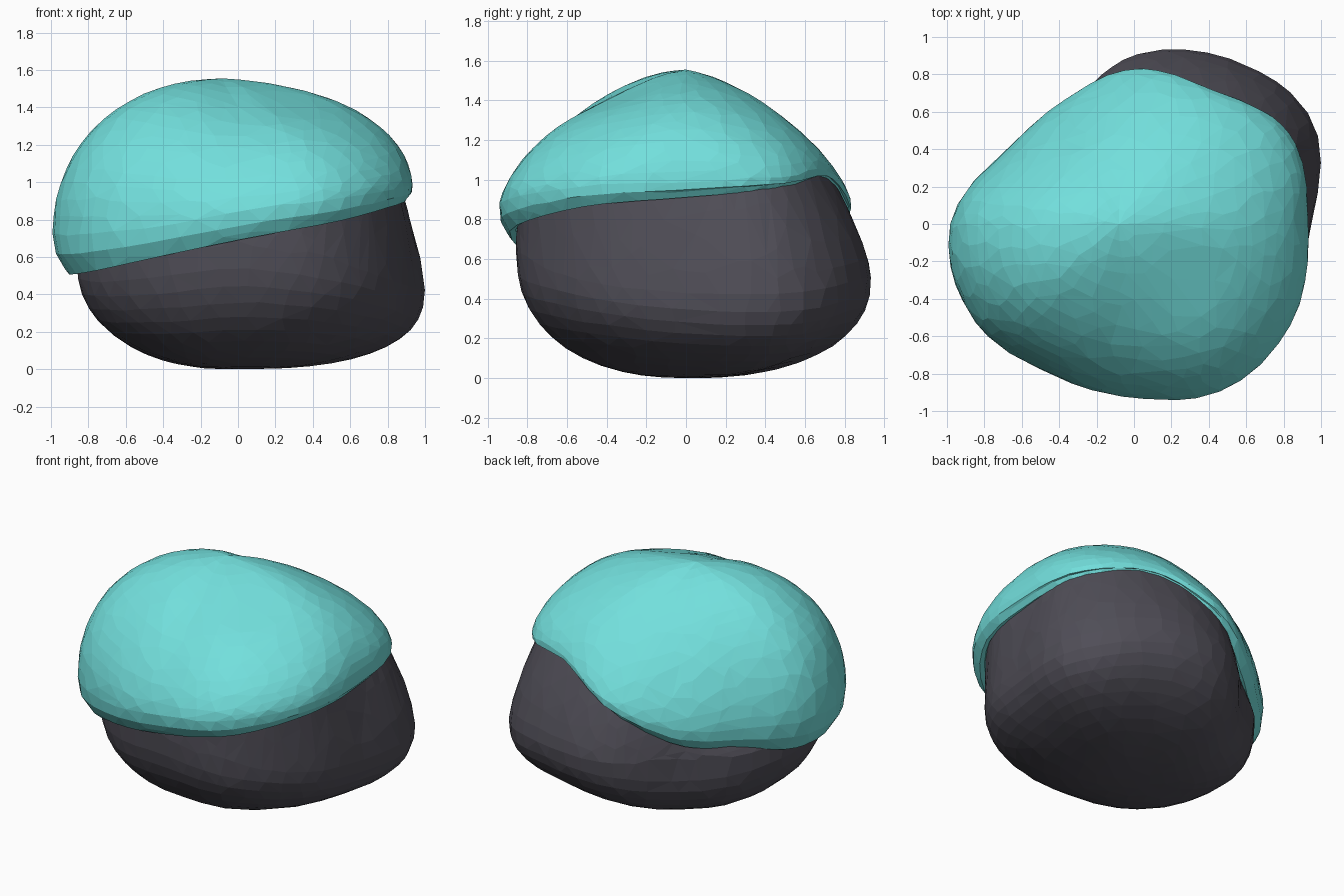
import bpy, bmesh, math, random

cube = bpy.data.objects.get("Cube")
if cube:
    bpy.data.objects.remove(cube, do_unlink=True)

random.seed(4)
SEGMENTS = 96
APEX = 1.555
APEX_X = -.08

# Outline controls, one value every thirty degrees counter-clockwise from +x
cap_radius = [.93, .96, .83, .83, .76, .79, .98, 1, .92, .93, 1.01, .99]
rim_height = [.91, .95, .99, .8, .61, .56, .51, .52, .6, .69, .78, .87]
rim_tuck = [.08, .06, .05, .07, .12, .16, .22, .2, .16, .15, .13, .1]
cap_power = [1.95, 1.6, 1.4, 1.3, 1.5, 1.8, 2.05, 2.15, 1.85, 1.55, 1.6, 1.7]
body_radius = [.95, 1.1, 1.02, .9, .71, .76, .86, .86, .84, .85, .92, .93]
body_waist = [.43, .43, .5, .5, .5, .52, .57, .56, .6, .66, .58, .48]
body_power = [2.4, 2.5, 2.2, 2.4, 3, 2.7, 2.2, 2.2, 2.3, 2.3, 2.2, 2.2]


def around(table, angle):
    """Smooth periodic interpolation of a control table."""
    pos = angle / math.tau * len(table)
    i = int(pos)
    t = pos - i
    a, b, c, d = (table[(i + k) % len(table)] for k in (-1, 0, 1, 2))
    return b + t * (c - a + t * (2 * a - 5 * b + 4 * c - d + t * (3 * (b - c) + d - a))) / 2


def material(name, color):
    mat = bpy.data.materials.new(name)
    mat.use_nodes = True
    mat.diffuse_color = color
    bsdf = mat.node_tree.nodes["Principled BSDF"]
    bsdf.inputs["Base Color"].default_value = color
    bsdf.inputs["Roughness"].default_value = .7
    return mat


def loft(name, profile, start, end, mat, ratio):
    """Join the profile swept round the z axis; start and end are optional poles."""
    bm = bmesh.new()
    columns = []
    for i in range(SEGMENTS):
        angle = math.tau * i / SEGMENTS
        column = []
        for r, z, shift in profile(angle):
            r += random.uniform(-.002, .002)
            column.append(bm.verts.new((r * math.cos(angle) + shift, r * math.sin(angle), z)))
        columns.append(column)
    poles = [bm.verts.new(p) if p else None for p in (start, end)]
    for i, left in enumerate(columns):
        right = columns[(i + 1) % SEGMENTS]
        for j in range(len(left) - 1):
            bm.faces.new((left[j], right[j], right[j + 1], left[j + 1]))
        if poles[0]:
            bm.faces.new((poles[0], right[0], left[0]))
        if poles[1]:
            bm.faces.new((left[-1], right[-1], poles[1]))
    bmesh.ops.recalc_face_normals(bm, faces=bm.faces)
    mesh = bpy.data.meshes.new(name)
    bm.to_mesh(mesh)
    bm.free()
    mesh.materials.append(mat)
    obj = bpy.data.objects.new(name, mesh)
    bpy.context.collection.objects.link(obj)
    # Break the regular grid into irregular stone facets
    facets = obj.modifiers.new("facets", "DECIMATE")
    facets.ratio = ratio
    return obj


def lip_radius(angle):
    """Radius of the cap's lower edge, tucked in below its widest line."""
    return around(cap_radius, angle) - 1.2 * around(rim_tuck, angle) ** 2


def cap_profile(angle):
    radius, rim = around(cap_radius, angle), around(rim_height, angle)
    tuck, power = around(rim_tuck, angle), around(cap_power, angle)
    widest, lip = rim + tuck, lip_radius(angle)
    points = []
    # Dome from the apex down to the widest line, with a shallow hollow in front
    for k in range(1, 17):
        s = math.sin(math.pi / 2 * k / 16)
        z = widest + (APEX - widest) * max(0, 1 - s ** power) ** (1 / power)
        r, shift = radius * s, APEX_X * (1 - s)
        gap = math.hypot(r * math.cos(angle) + shift - .22, r * math.sin(angle) + .35)
        points.append((r, z - .04 * math.exp(-gap * gap / .08), shift))
    # Rolled lip and hidden inner wall
    points.append((radius * .7 + lip * .3, widest - tuck * .5, 0))
    points.append((lip - .008, rim + .03, 0))
    points.append((lip - .03, rim, 0))
    points.append((lip - .06, rim + .01, 0))
    points.append((lip - .09, rim + .08, 0))
    return points


def body_profile(angle):
    radius, waist = around(body_radius, angle), around(body_waist, angle)
    neck = lip_radius(angle) - .07
    top = around(rim_height, angle) + .12
    power = around(body_power, angle)
    points = []
    # Rounded underside
    for k in range(1, 13):
        s = math.sin(math.pi / 2 * k / 12)
        points.append((radius * s, waist * (1 - max(0, 1 - s ** power) ** (1 / power)), 0))
    # Sides rising under the cap
    for k in range(1, 8):
        t = k / 7
        points.append((radius + (neck - radius) * t ** 1.4, waist + (top - waist) * t, 0))
    # Hidden shoulder
    points.append((neck * .6, top * .6 + .44, 0))
    return points


teal = material("teal", (.17, .74, .72, 1))
charcoal = material("charcoal", (.08, .076, .096, 1))

loft("stone_body", body_profile, (0, 0, 0), (0, 0, 1.12), charcoal, .28)
loft("stone_cap", cap_profile, (APEX_X, 0, APEX), None, teal, .32)
